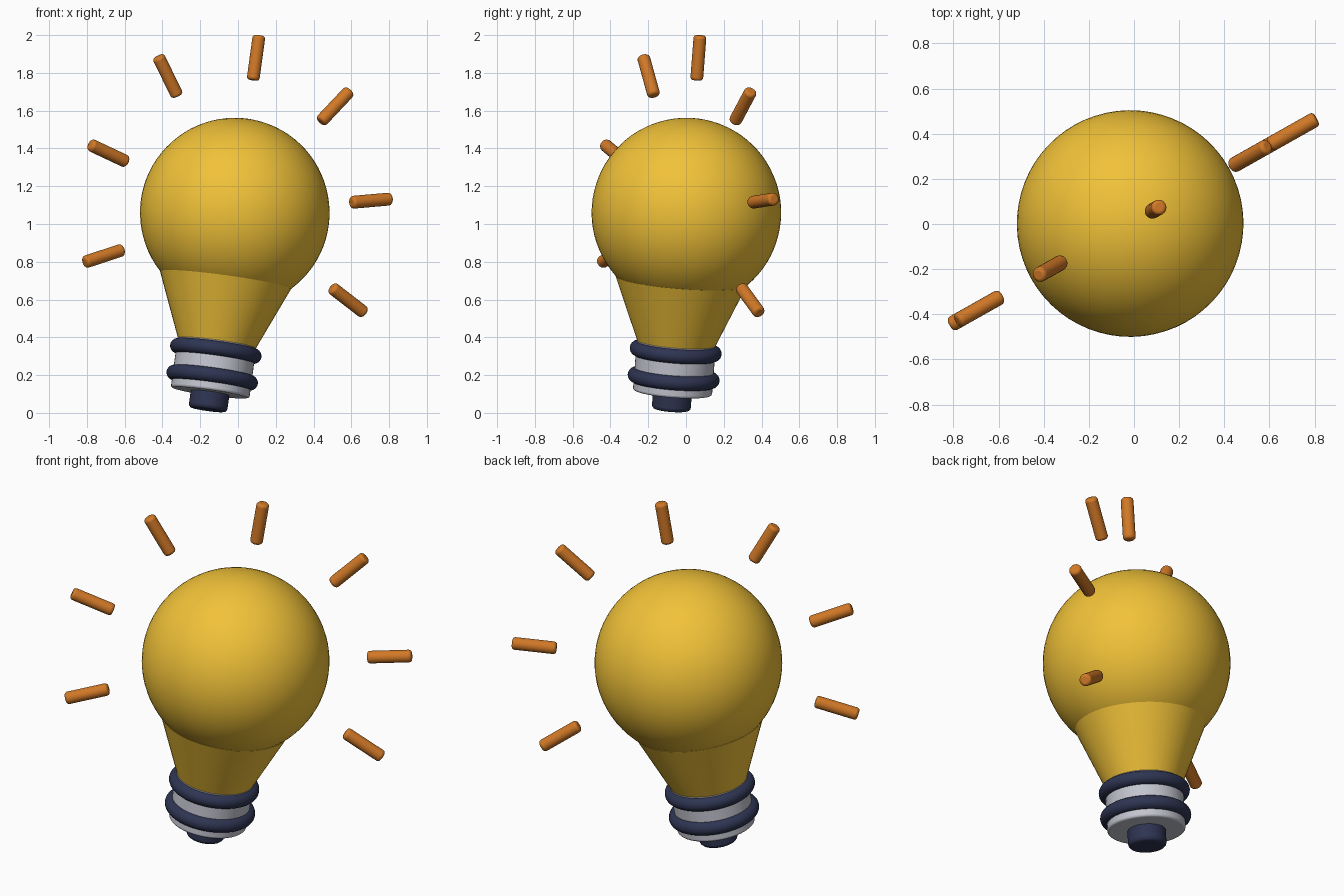
import bpy, bmesh
from math import radians, pi
from mathutils import Matrix, Vector

if "Cube" in bpy.data.objects:
    bpy.data.objects.remove(bpy.data.objects["Cube"])

# Local frame: origin at the glass centre, lamp axis along z, rays in the xz plane
FRAME = (Matrix.Translation((-0.017, 0.002, 1.06))
         @ Matrix.Rotation(radians(29.4), 4, 'Z')
         @ Matrix.Rotation(radians(8.95), 4, 'Y'))


def material(name, rgb):
    m = bpy.data.materials.new(name)
    m.diffuse_color = (*rgb, 1)
    m.use_nodes = True
    m.node_tree.nodes["Principled BSDF"].inputs["Base Color"].default_value = m.diffuse_color
    return m


YELLOW = material("yellow_glass", (0.88, 0.54, 0.04))
ORANGE = material("orange_ray", (0.64, 0.19, 0.02))
NAVY = material("navy", (0.028, 0.035, 0.085))
SILVER = material("silver", (0.55, 0.56, 0.63))


def finish(obj, name, local, mat, bevel=0):
    obj.name = name
    obj.matrix_world = FRAME @ local
    obj.data.materials.append(mat)
    bpy.ops.object.shade_smooth_by_angle(angle=radians(35))
    if bevel:
        b = obj.modifiers.new("rounded_rim", 'BEVEL')
        b.width, b.segments, b.limit_method = bevel, 3, 'ANGLE'
        b.angle_limit = radians(40)
    return obj


def rod(name, r_bottom, r_top, z0, z1, mat, bevel=0, sides=48, turn=Matrix()):
    bpy.ops.mesh.primitive_cone_add(vertices=sides, radius1=r_bottom,
                                    radius2=r_top, depth=z1 - z0)
    local = turn @ Matrix.Translation((0, 0, (z0 + z1) / 2))
    return finish(bpy.context.object, name, local, mat, bevel)


# Glass globe and tapered neck
bpy.ops.mesh.primitive_uv_sphere_add(segments=64, ring_count=40, radius=0.502)
finish(bpy.context.object, "glass_globe", Matrix(), YELLOW)
rod("glass_neck", 0.208, 0.35, -0.70, -0.362, YELLOW)

# Metal base with two thread rings and the end contact
rod("metal_base", 0.21, 0.21, -0.965, -0.69, SILVER, 0.012)
for i, z in enumerate((-0.741, -0.884)):
    bpy.ops.mesh.primitive_torus_add(major_radius=0.205, minor_radius=0.039,
                                     major_segments=64, minor_segments=20)
    finish(bpy.context.object, f"thread_ring_{i + 1}",
           Matrix.Translation((0, 0, z)), NAVY)
rod("end_contact", 0.103, 0.103, -1.057, -0.95, NAVY, 0.02)

# Fan of seven light rays
for i in range(7):
    turn = Matrix.Rotation(radians(-115 + i * 115 / 3), 4, 'Y')
    rod(f"light_ray_{i + 1}", 0.034, 0.034, 0.71, 0.95, ORANGE, 0.015, 20, turn)
